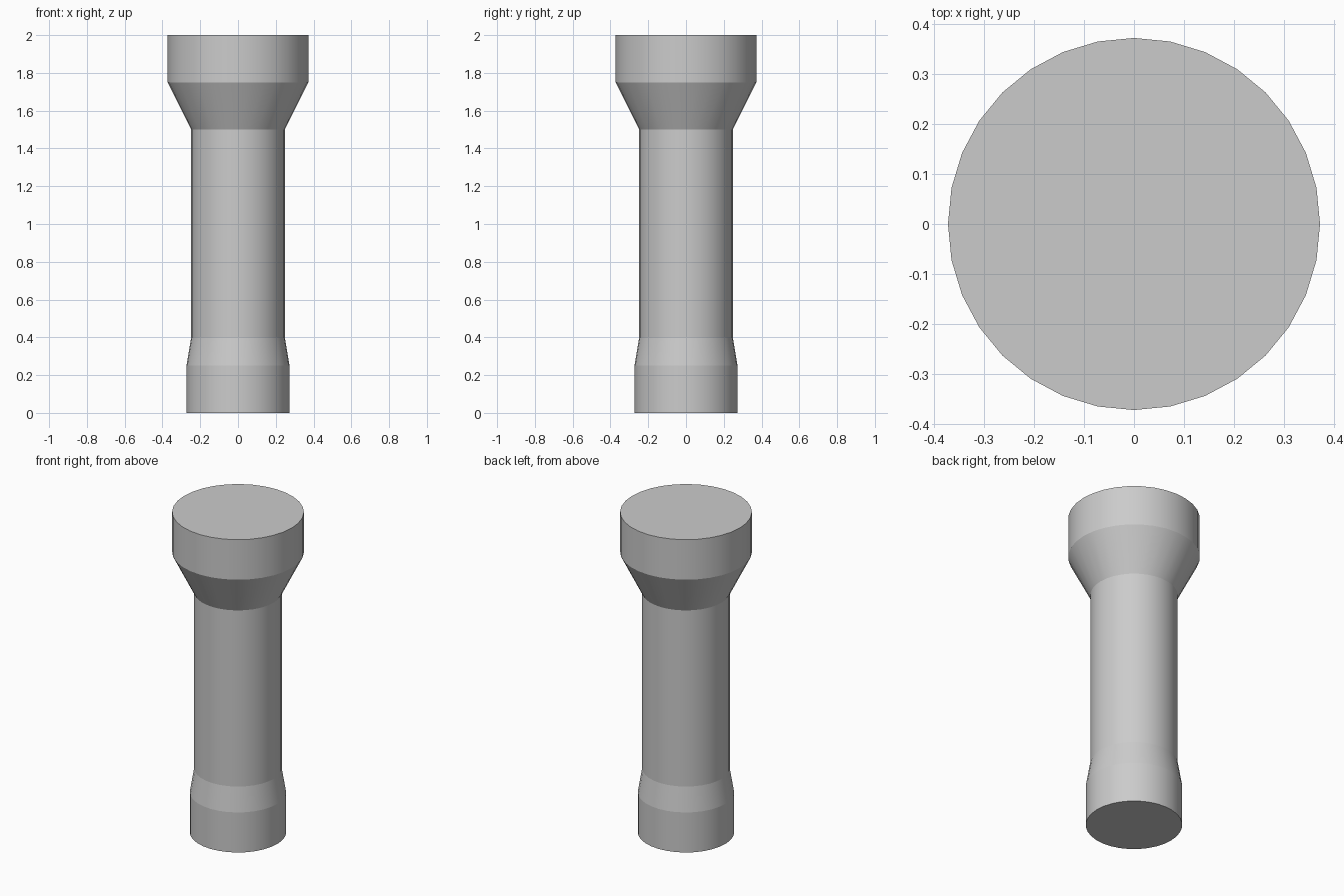
import bpy, bmesh
from math import cos, sin, pi

if "Cube" in bpy.data.objects:
    bpy.data.objects.remove(bpy.data.objects["Cube"])

SIDES = 32

def lathe(name, profile):
    """Spin (radius, height) points into a closed solid with crisp rings."""
    bm = bmesh.new()
    rings = [[bm.verts.new((r * cos(2 * pi * i / SIDES), r * sin(2 * pi * i / SIDES), z))
              for i in range(SIDES)] for r, z in profile]
    for low, high in zip(rings, rings[1:]):
        for i in range(SIDES):
            j = (i + 1) % SIDES
            bm.faces.new((low[i], low[j], high[j], high[i])).smooth = True
    bm.faces.new(rings[0][::-1])
    bm.faces.new(rings[-1])
    # horizontal ring edges stay sharp, the wall between them is smooth
    for e in bm.edges:
        a, b = e.verts
        e.smooth = abs(a.co.z - b.co.z) > 1e-5
    mesh = bpy.data.meshes.new(name)
    bm.to_mesh(mesh)
    bm.free()
    obj = bpy.data.objects.new(name, mesh)
    bpy.context.collection.objects.link(obj)
    return obj

# end cap, tapered collar, straight handle, flared neck, wide head
lathe("flashlight_body", [
    (0.273, 0.0), (0.273, 0.25),
    (0.248, 0.40), (0.248, 1.50),
    (0.373, 1.75), (0.373, 2.0),
])
